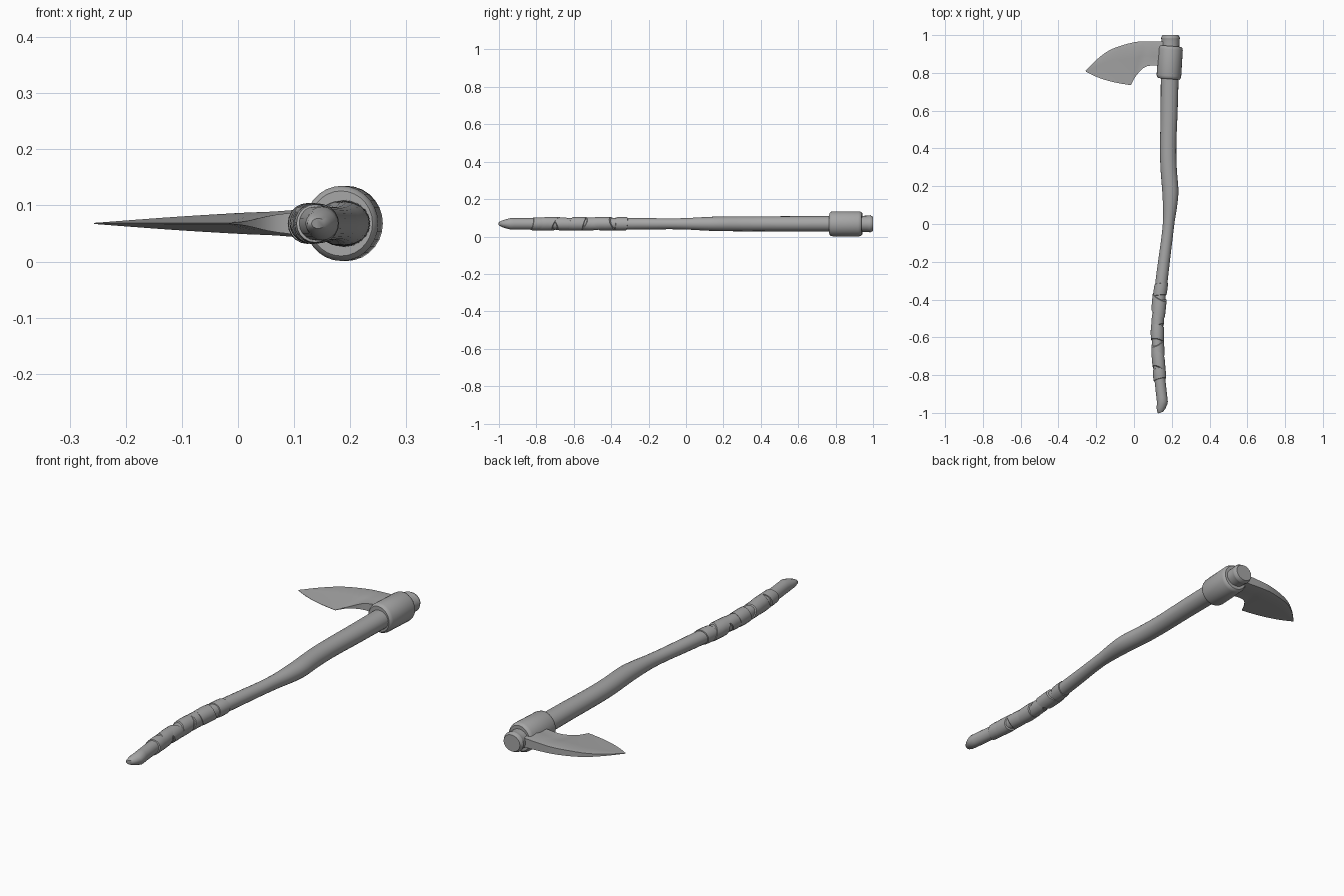
import bpy, bmesh, math
from mathutils import Vector

if "Cube" in bpy.data.objects:
    bpy.data.objects.remove(bpy.data.objects["Cube"])

ZC = 0.068  # height of the centre plane
mat = bpy.data.materials.new("plain grey")
mat.diffuse_color = (0.38, 0.38, 0.38, 1)
mat.use_nodes = True
mat.node_tree.nodes["Principled BSDF"].inputs["Base Color"].default_value = mat.diffuse_color


def spline(pts, steps):
    """Catmull-Rom curve through tuples of any size."""
    out = []
    for i in range(len(pts) - 1):
        a, b, c, d = (Vector(pts[max(0, min(len(pts) - 1, k))]) for k in (i - 1, i, i + 1, i + 2))
        for s in range(steps):
            t = s / steps
            out.append(0.5 * (2 * b + (c - a) * t + (2 * a - 5 * b + 4 * c - d) * t * t
                              + (3 * b - a - 3 * c + d) * t ** 3))
    return out + [Vector(pts[-1])]


def skin(name, rings, angle=35):
    """Join closed rings of points into a capped solid."""
    bm = bmesh.new()
    vs = [[bm.verts.new(p) for p in r] for r in rings]
    n = len(vs[0])
    for a, b in zip(vs, vs[1:]):
        for i in range(n):
            j = (i + 1) % n
            bm.faces.new((a[i], a[j], b[j], b[i]))
    bm.faces.new(vs[0][::-1])
    bm.faces.new(vs[-1])
    bmesh.ops.recalc_face_normals(bm, faces=bm.faces)
    me = bpy.data.meshes.new(name)
    bm.to_mesh(me)
    bm.free()
    ob = bpy.data.objects.new(name, me)
    bpy.context.collection.objects.link(ob)
    me.materials.append(mat)
    bpy.ops.object.select_all(action='DESELECT')
    ob.select_set(True)
    bpy.context.view_layer.objects.active = ob
    bpy.ops.object.shade_smooth_by_angle(angle=math.radians(angle))
    return ob


def ring(x, y, rx, rz, tilt=0.0, lean=0.0, n=20):
    """Ellipse around the y axis; tilt and lean shear it along y."""
    pts = []
    for k in range(n):
        c, s = math.cos(2 * math.pi * k / n), math.sin(2 * math.pi * k / n)
        pts.append((x + rx * c, y + tilt * rx * c + lean * rz * s, ZC + rz * s))
    return pts


# Handle: centre x, y, half width, half height
stations = [(.150, -.94, .029, .030), (.137, -.82, .029, .030), (.128, -.70, .029, .030),
            (.124, -.58, .029, .030), (.130, -.45, .030, .030), (.145, -.31, .032, .031),
            (.161, -.18, .031, .030), (.174, -.08, .030, .029), (.184, .01, .031, .031),
            (.191, .10, .038, .036), (.192, .18, .043, .039), (.183, .30, .043, .040),
            (.181, .42, .043, .040), (.186, .60, .045, .041), (.189, .78, .047, .042),
            (.193, .95, .047, .043), (.193, .985, .050, .046)]
path = spline(stations, 4)
rings = [ring(.143, -.998, .012, .009, .4), ring(.145, -.988, .021, .015, .5),
         ring(.148, -.967, .028, .023, .4)]
rings += [ring(*p) for p in path] + [ring(.193, 1.0, .042, .038)]
skin("handle", rings, 40)


def at(y):
    """Handle station interpolated at a given y."""
    for a, b in zip(path, path[1:]):
        if a[1] <= y <= b[1]:
            return a.lerp(b, (y - a[1]) / (b[1] - a[1]))
    return path[-1]


# Grip wraps: slanted overlapping bands
bands = [(-.825, -.765, .25, .2), (-.775, -.69, -.5, .5), (-.71, -.625, .5, -.5),
         (-.62, -.54, -.2, .3), (-.555, -.46, .6, .5), (-.475, -.385, -.5, -.4),
         (-.38, -.315, .1, .1)]
for i, (y0, y1, tilt, lean) in enumerate(bands):
    grow = .0055 if i % 2 else .004
    rs = []
    for t, g in ((0, -.002), (.03, grow), (.35, grow + .001), (.65, grow + .001), (.97, grow), (1, -.002)):
        x, y, rx, rz = at(y0 + (y1 - y0) * t)
        rs.append(ring(x, y, rx + g, rz + g, tilt, lean))
    skin("grip_wrap", rs, 30)

# Axe eye: thick rounded socket around the handle
eye = [(.768, .052), (.768, .058), (.774, .064), (.785, .067), (.925, .067),
       (.936, .064), (.942, .058), (.942, .050)]
skin("axe_eye", [ring(.189 + (y - .855) * .06, y, r - .002, r, -.08, n=28) for y, r in eye], 40)

# Blade: outer spine, ridge and lower edge, each with its half thickness
outer = spline([(-.257, .81, .001), (-.2, .868, .004), (-.138, .915, .008), (-.075, .942, .012),
                (.005, .963, .015), (.06, .967, .017), (.105, .967, .019), (.17, .966, .022)], 4)
ridge = spline([(-.255, .809, .001), (-.19, .860, .006), (-.122, .902, .011), (-.06, .926, .015),
                (.01, .938, .019), (.06, .934, .021), (.10, .91, .024), (.17, .90, .030)], 4)
lower = [(-.253, .806, .0008), (-.205, .782, .0008), (-.15, .762, .0008), (-.085, .746, .0008),
         (-.016, .735, .0008)]
beard = [(-.016, .735, .0008), (.014, .788, .004), (.07, .836, .016), (.17, .835, .026)]
edge = spline(lower, 4) + spline(beard, 4)[1:]
sections = []
for i, (o, r, e) in enumerate(zip(outer, ridge, edge)):
    m = r.lerp(e, .3)    # hollow grind just below the ridge
    m[2] *= .85
    half = [o, r, m, e]
    sections.append([(p[0], p[1], ZC + p[2]) for p in half]
                    + [(p[0], p[1], ZC - p[2]) for p in reversed(half)])
skin("axe_blade", sections, 25)
